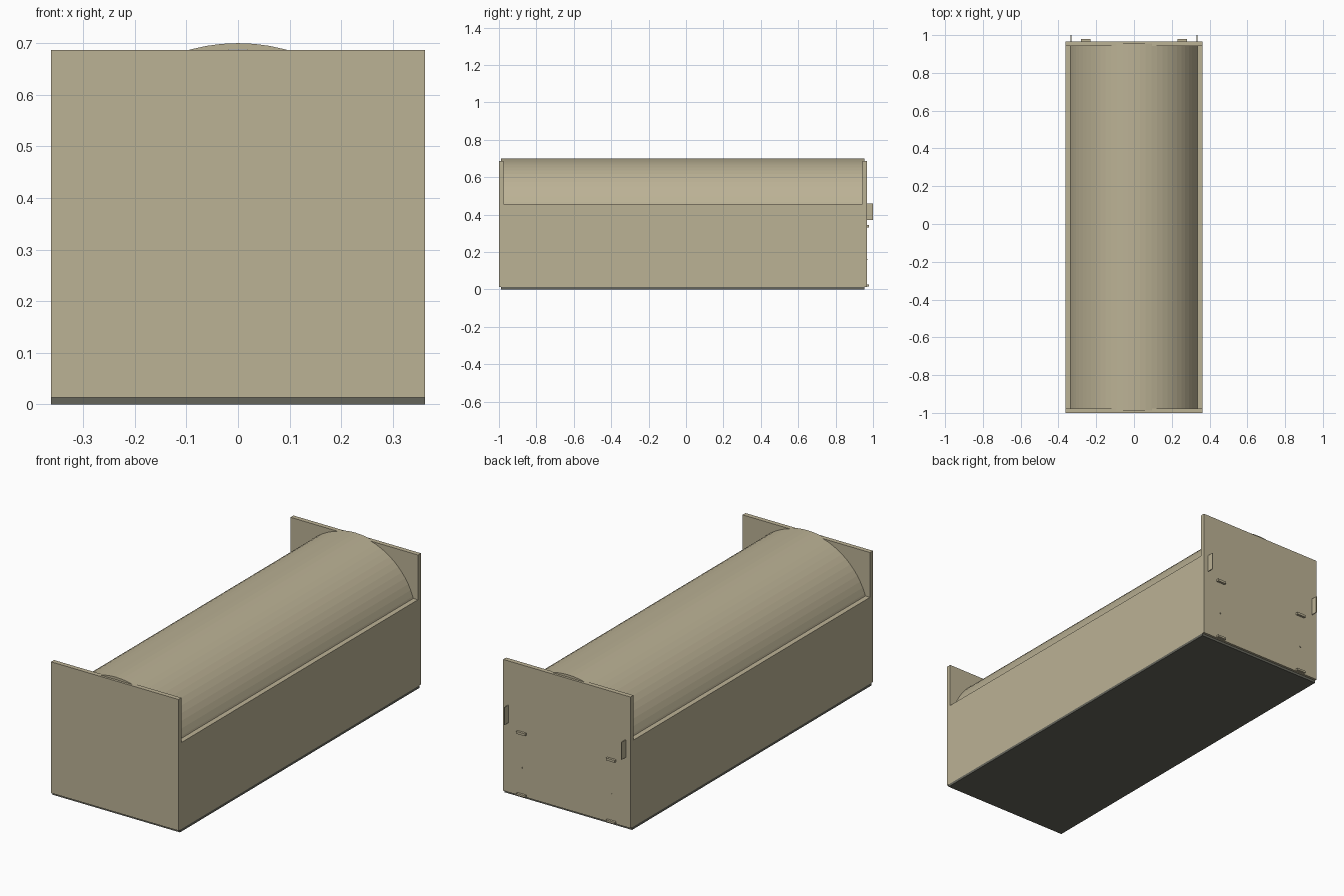
import bpy, bmesh, math

cube = bpy.data.objects.get("Cube")
if cube:
    bpy.data.objects.remove(cube, do_unlink=True)


def material(name, rgb):
    m = bpy.data.materials.new(name)
    m.use_nodes = True
    colour = (*rgb, 1)
    m.diffuse_color = colour
    m.node_tree.nodes["Principled BSDF"].inputs["Base Color"].default_value = colour
    return m


TAN = material("warm tan", (0.50, 0.445, 0.30))
DARK = material("dark grey", (0.13, 0.13, 0.105))


def finish(name, bm, mat):
    bmesh.ops.recalc_face_normals(bm, faces=bm.faces)
    mesh = bpy.data.meshes.new(name)
    bm.to_mesh(mesh)
    bm.free()
    mesh.materials.append(mat)
    obj = bpy.data.objects.new(name, mesh)
    bpy.context.collection.objects.link(obj)
    return obj


def box(name, xs, ys, zs, mat=TAN):
    bm = bmesh.new()
    bmesh.ops.create_cube(bm, size=1)
    for v in bm.verts:
        v.co = [r[0] if c < 0 else r[1] for c, r in zip(v.co, (xs, ys, zs))]
    return finish(name, bm, mat)


W, INNER = 0.362, 0.334      # outer and inner half widths
FRONT, BACK = -1.0, 0.967    # outer end faces
T = 0.024                    # end panel thickness
BASE, WALL, END = 0.013, 0.457, 0.687

# Base plate and end panels
box("base_plate", (-W, W), (FRONT + 0.012, BACK - 0.012), (0, BASE), DARK)
box("front_panel", (-W, W), (FRONT, FRONT + T), (BASE, END))
box("back_panel", (-W, W), (BACK - T, BACK), (BASE, END))

# Curved lid: thin arched shell let into the end panels
RADIUS, CENTRE, SHELL, STEPS = 0.354, 0.346, 0.012, 30
HALF = math.asin(0.342 / RADIUS)
bm = bmesh.new()
rows = []
for i in range(STEPS + 1):
    a = -HALF + 2 * HALF * i / STEPS
    row = []
    for r, y in ((RADIUS, FRONT + 0.012), (RADIUS, BACK - 0.012),
                 (RADIUS - SHELL, BACK - 0.012), (RADIUS - SHELL, FRONT + 0.012)):
        row.append(bm.verts.new((r * math.sin(a), y, CENTRE + r * math.cos(a))))
    rows.append(row)
for p, q in zip(rows, rows[1:]):
    for k in range(4):
        n = (k + 1) % 4
        bm.faces.new((p[k], p[n], q[n], q[k]))
bm.faces.new(rows[0])
bm.faces.new(rows[-1])
finish("arched_lid", bm, TAN)

# Paired parts: long walls and the small fittings on the back
for side, s in (("left", 1), ("right", -1)):
    def span(a, b):
        return tuple(sorted((s * a, s * b)))
    box(side + "_wall", span(INNER, W), (FRONT + T, BACK - T), (BASE, WALL))
    box(side + "_hinge_tab", span(0.331, 0.335), (BACK, 1.0), (0.37, 0.46))
    box(side + "_catch", span(0.23, 0.28), (BACK, 0.979), (0.332, 0.344))
    box(side + "_pin", span(0.252, 0.258), (BACK, 0.970), (0.157, 0.163))
    box(side + "_foot_clip", span(0.23, 0.28), (BACK, 0.979), (0.016, 0.026))
